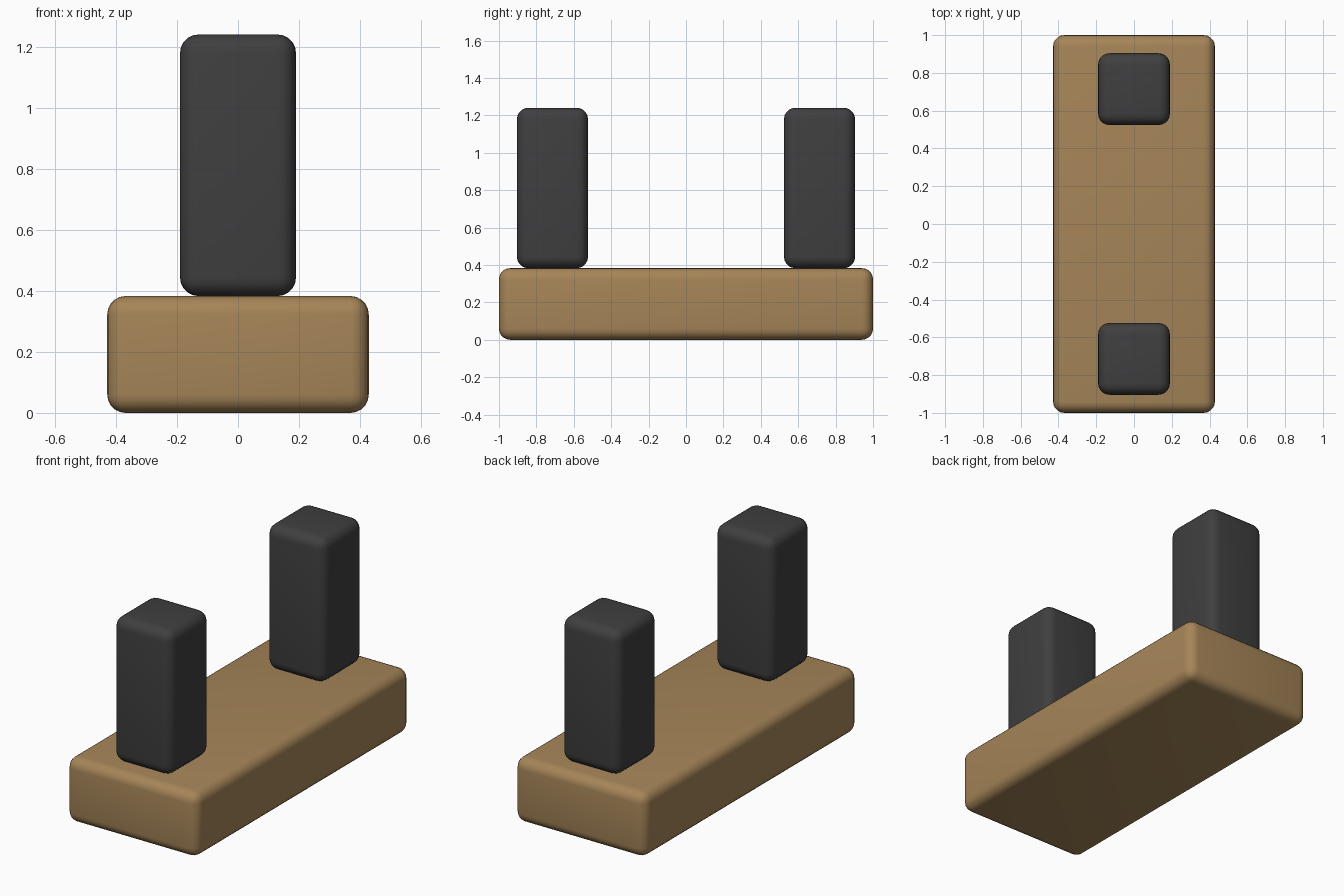
import bpy
import bmesh
from math import radians
from mathutils import Matrix

cube = bpy.data.objects.get("Cube")
if cube:
    bpy.data.objects.remove(cube, do_unlink=True)


def make_material(name, rgb):
    mat = bpy.data.materials.new(name)
    mat.use_nodes = True
    color = (*rgb, 1.0)
    mat.diffuse_color = color
    mat.node_tree.nodes["Principled BSDF"].inputs["Base Color"].default_value = color
    return mat


def rounded_box(name, size, center, radius, mat):
    """Box with rounded edges, smooth shaded."""
    bm = bmesh.new()
    bmesh.ops.create_cube(bm, size=1.0, matrix=Matrix.Diagonal((*size, 1.0)))
    mesh = bpy.data.meshes.new(name)
    bm.to_mesh(mesh)
    bm.free()
    mesh.materials.append(mat)
    obj = bpy.data.objects.new(name, mesh)
    obj.location = center
    bpy.context.collection.objects.link(obj)

    bevel = obj.modifiers.new("Rounded edges", 'BEVEL')
    bevel.width = radius
    bevel.segments = 5
    bevel.limit_method = 'NONE'

    bpy.ops.object.select_all(action='DESELECT')
    obj.select_set(True)
    bpy.context.view_layer.objects.active = obj
    bpy.ops.object.modifier_apply(modifier=bevel.name)
    bpy.ops.object.shade_smooth_by_angle(angle=radians(35))
    return obj


wood = make_material("warm brown", (0.38, 0.235, 0.098))
dark = make_material("charcoal", (0.05, 0.05, 0.05))

BASE_HEIGHT = 0.383
POST_HEIGHT = 0.857
POST_WIDTH = 0.38
RADIUS = 0.06

# Base block
rounded_box("base", (0.857, 2.0, BASE_HEIGHT), (0, 0, BASE_HEIGHT / 2), RADIUS, wood)

# Upright post near each end
for name, side in (("front_post", -1), ("back_post", 1)):
    rounded_box(name, (POST_WIDTH, POST_WIDTH, POST_HEIGHT),
                (0, side * 0.714, BASE_HEIGHT + POST_HEIGHT / 2), RADIUS, dark)
